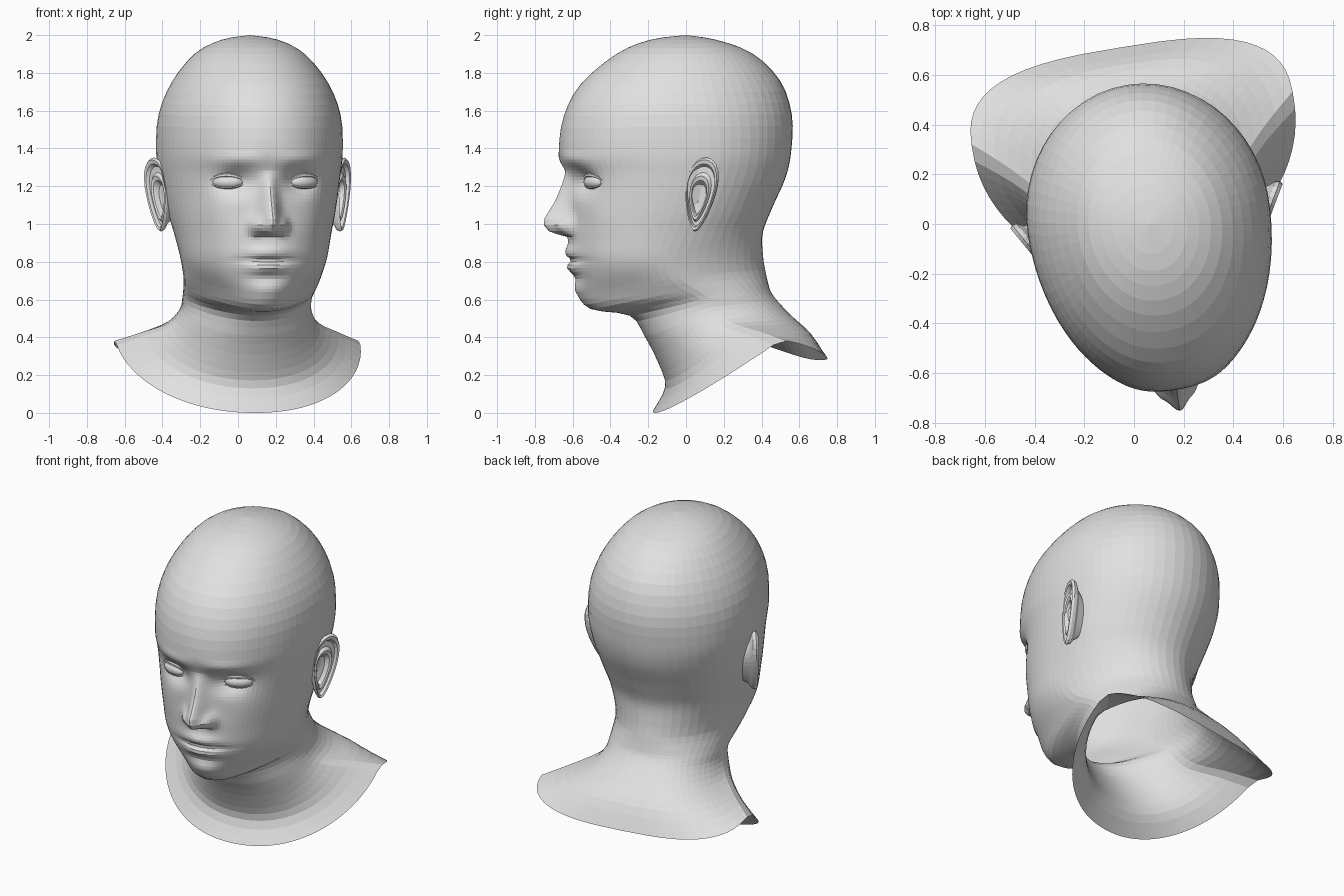
import bpy
import bmesh
from math import sin, cos, pi, exp, radians, copysign
from mathutils import Matrix, Vector

cube = bpy.data.objects.get("Cube")
if cube:
    bpy.data.objects.remove(cube)

# One plain grey material
grey = bpy.data.materials.new("plain grey")
grey.use_nodes = True
GREY = (0.75, 0.75, 0.75, 1)
grey.diffuse_color = GREY
grey.node_tree.nodes["Principled BSDF"].inputs["Base Color"].default_value = GREY

# The whole bust is symmetric, turned a little towards its left
TURN = Matrix.Translation((0.062, 0, 0)) @ Matrix.Rotation(radians(9.3), 4, "Z")


def loft(name, rows, matrix, wrap_rows=False, smooth=False):
    """Skin a list of closed rings of points into one object."""
    bm = bmesh.new()
    rings = [[bm.verts.new(matrix @ Vector(p)) for p in row] for row in rows]
    pairs = list(zip(rings, rings[1:]))
    if wrap_rows:
        pairs.append((rings[-1], rings[0]))
    for a, b in pairs:
        for j in range(len(a)):
            k = (j + 1) % len(a)
            bm.faces.new((a[j], b[j], b[k], a[k]))
    bmesh.ops.remove_doubles(bm, verts=bm.verts, dist=0.0001)
    bmesh.ops.recalc_face_normals(bm, faces=bm.faces)
    for f in bm.faces:
        f.smooth = smooth
    mesh = bpy.data.meshes.new(name)
    bm.to_mesh(mesh)
    bm.free()
    mesh.materials.append(grey)
    obj = bpy.data.objects.new(name, mesh)
    bpy.context.collection.objects.link(obj)
    return obj


def bump(d, size):
    return exp(-(d / size) ** 2)


def spot(x, z, cx, cz, sx, sz):
    return bump(x - cx, sx) * bump(z - cz, sz)


def lerp(table, z):
    """Read a value off a table of (height, value), top first."""
    if z >= table[0][0]:
        return table[0][1]
    for (z1, v1), (z2, v2) in zip(table, table[1:]):
        if z >= z2:
            return v2 + (v1 - v2) * (z - z2) / (z1 - z2)
    return table[-1][1]


NOSE = [(1.28, 0), (1.13, .07), (1.03, .135), (.99, .135), (.955, .1), (.93, 0)]
NOSE_WIDTH = [(1.28, .04), (1.1, .05), (1, .06)]


def face_relief(x, z):
    """How far the face stands out forwards of the plain skull."""
    x = abs(x)
    d = lerp(NOSE, z) * bump(x, lerp(NOSE_WIDTH, z))
    d += .045 * spot(x, z, .075, .99, .032, .04)       # nostril wings
    d -= .06 * spot(x, z, .17, 1.225, .09, .065)       # eye sockets
    d += .014 * spot(x, z, .17, 1.34, .13, .04)        # brows
    d += .012 * spot(x, z, .27, 1.06, .1, .1)          # cheekbones
    d += .024 * spot(x, z, 0, .85, .11, .034)          # upper lip
    d += .028 * spot(x, z, 0, .768, .1, .032)          # lower lip
    d -= .016 * spot(x, z, 0, .808, .14, .013)         # mouth line
    d -= .012 * spot(x, z, 0, .715, .1, .03)           # hollow under the lip
    d += .015 * spot(x, z, 0, .64, .1, .05)            # chin
    return d


# Head and neck rings: front y, z, side y, z, half width, back y, z
RINGS = [
    (0, 2, 0, 2, 0, 0, 2),
    (-.19, 1.975, 0, 1.975, .15, .16, 1.975),
    (-.37, 1.9, 0, 1.9, .29, .35, 1.905),
    (-.56, 1.74, 0, 1.75, .41, .5, 1.76),
    (-.65, 1.57, .02, 1.58, .478, .562, 1.58),
    (-.675, 1.39, .03, 1.39, .49, .56, 1.4),
    (-.64, 1.25, .01, 1.25, .475, .53, 1.25),
    (-.625, 1.08, -.04, 1.08, .445, .455, 1.08),
    (-.627, .93, -.09, .95, .413, .407, .95),
    (-.615, .8, -.14, .82, .385, .41, .83),
    (-.575, .64, -.11, .71, .362, .425, .74),
    (-.51, .55, -.03, .655, .35, .435, .69),
    (-.3, .515, .05, .605, .343, .45, .64),
    (-.22, .41, .09, .54, .348, .49, .585),
    (-.14, .26, .15, .475, .4, .565, .505),
    (-.1, .13, .28, .43, .52, .65, .415),
    (-.165, 0, .4, .385, .655, .72, .28),
]
COLUMNS = 84


def catmull(a, b, c, d, f):
    return .5 * (2 * b + (c - a) * f + (2 * a - 5 * b + 4 * c - d) * f * f
                 + (3 * b - a - 3 * c + d) * f ** 3)


def head_ring(yf, zf, ys, zs, w, yb, zb):
    pts = []
    square = .68 + .32 * min(1, max(0, (zs - .38) / .35))
    for j in range(COLUMNS):
        u = 2 * pi * j / COLUMNS
        t = u - .68 * sin(u)                 # columns crowd on the face
        s, c = sin(t), cos(t)
        if c < 0:                            # squarer shoulders at the back
            x = w * copysign(abs(s) ** square, s)
            pts.append((x, ys + (yb - ys) * abs(c) ** square,
                        zs - (zb - zs) * c))
            continue
        x = w * copysign(abs(s) ** .95, s)
        x *= 1 - .34 * c * bump(zf - .58, .14)   # taper the jaw
        y, z = ys + (yf - ys) * c, zs + (zf - zs) * c
        front = min(1, c / .4) if y < -.2 else 0
        pts.append((x, y - front * face_relief(x, z), z))
    return pts


rows = []
last = len(RINGS) - 1
for i in range(last):
    near = [RINGS[min(last, max(0, i + k))] for k in (-1, 0, 1, 2)]
    steps = 9 if .6 < RINGS[i + 1][1] < 1.3 else 3
    for k in range(steps):
        rows.append(head_ring(*[catmull(*v, k / steps) for v in zip(*near)]))
rows.append(head_ring(*RINGS[-1]))
loft("head_and_neck", rows, TURN)

# Ear: rings from behind the head, over the rolled rim, into the hollow
EAR_PROFILE = [(.45, -.1), (.78, -.03), (.97, -.012), (1.02, .006), (.97, .02),
               (.88, .016), (.82, -.002), (.68, -.002), (.6, .012), (.5, .006),
               (.4, -.022), (0, -.028)]


def ear_ring(scale, out, n=28):
    """Wide at the top, narrow at the lobe, hollow set low and forward."""
    pts = []
    inset = 1 - scale
    for j in range(n):
        a = 2 * pi * j / n
        u = .082 * cos(a) * (1 + .38 * sin(a)) + .03 * sin(a)
        pts.append((out, u * scale - .03 * inset,
                    .192 * sin(a) * scale - .04 * inset))
    return pts


# Eyelid: a thin tube round an almond outline
def lid_ring(a, n=6):
    x, z = .088 * cos(a), (.037 if sin(a) > 0 else .028) * sin(a)
    y = -.034 + .026 * cos(a) ** 2
    grow = .012 if sin(a) > 0 else .008
    return [(x + cos(a) * grow * cos(b), y + grow * sin(b),
             z + sin(a) * grow * cos(b))
            for b in (2 * pi * k / n for k in range(n))]


def ball_ring(v, n=20):
    return [(.088 * sin(v) * cos(a), .052 * sin(v) * sin(a), .042 * cos(v))
            for a in (2 * pi * k / n for k in range(n))]


for side, sign in (("left", 1), ("right", -1)):
    base = TURN @ Matrix.Diagonal((sign, 1, 1, 1))
    ear_place = (base @ Matrix.Translation((.49, 0, 1.155))
                 @ Matrix.Rotation(radians(-30), 4, "Z"))
    loft(side + "_ear", [ear_ring(*p) for p in EAR_PROFILE], ear_place)
    eye_place = (base @ Matrix.Translation((.2, -.518, 1.222))
                 @ Matrix.Rotation(radians(23), 4, "Z"))
    loft(side + "_eyeball", [ball_ring(pi * k / 10) for k in range(11)],
         eye_place, smooth=True)
    loft(side + "_eyelids", [lid_ring(2 * pi * k / 28) for k in range(28)],
         eye_place, wrap_rows=True)
